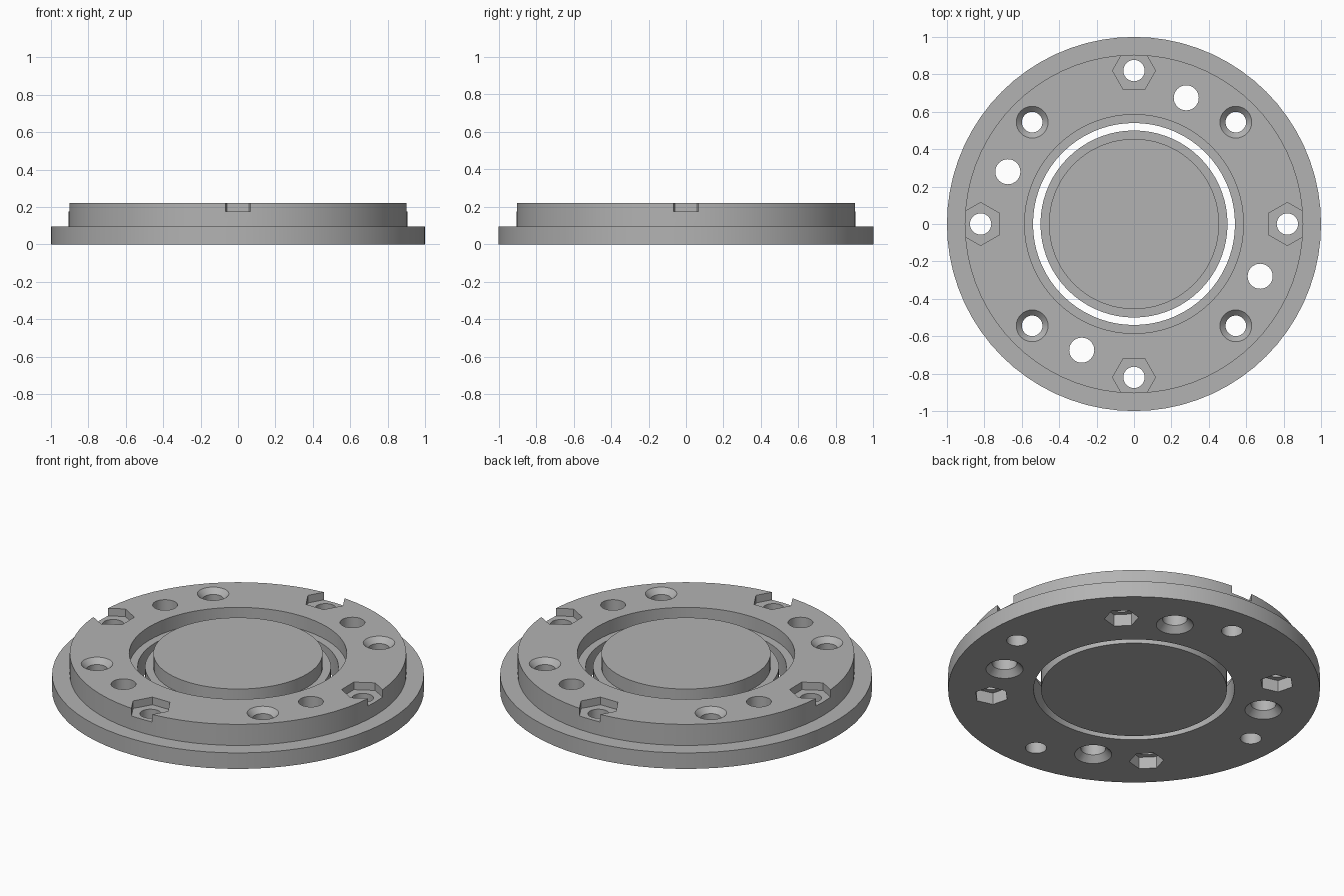
import bpy, bmesh
from math import pi, cos, sin

cube = bpy.data.objects.get("Cube")
if cube:
    bpy.data.objects.remove(cube, do_unlink=True)

grey = bpy.data.materials.new("plain grey")
grey.use_nodes = True
grey.diffuse_color = (0.45, 0.45, 0.45, 1)
grey.node_tree.nodes["Principled BSDF"].inputs["Base Color"].default_value = (0.45, 0.45, 0.45, 1)

TOP, FLANGE, LEDGE = 0.22, 0.095, 0.14
SEGS = 72


def make_object(name, bm):
    bmesh.ops.recalc_face_normals(bm, faces=bm.faces)
    mesh = bpy.data.meshes.new(name)
    bm.to_mesh(mesh)
    bm.free()
    mesh.materials.append(grey)
    obj = bpy.data.objects.new(name, mesh)
    bpy.context.collection.objects.link(obj)
    return obj


def lathe(name, profile, closed, segs=SEGS, centre=(0, 0), turn=0.0):
    """Revolve (radius, z) points; an open profile gets flat end caps."""
    bm = bmesh.new()
    rings = []
    for r, z in profile:
        angles = [turn + 2 * pi * i / segs for i in range(segs)]
        rings.append([bm.verts.new((centre[0] + r * cos(a), centre[1] + r * sin(a), z)) for a in angles])
    pairs = list(zip(rings, rings[1:]))
    if closed:
        pairs.append((rings[-1], rings[0]))
    else:
        bm.faces.new(rings[0])
        bm.faces.new(rings[-1])
    for low, high in pairs:
        for i in range(segs):
            j = (i + 1) % segs
            bm.faces.new((low[i], low[j], high[j], high[i]))
    return make_object(name, bm)


# Stepped outer ring and the stepped disc inside it
ring = lathe("outer_ring", [(0.54, 0), (1, 0), (1, FLANGE), (0.905, FLANGE), (0.905, TOP),
                            (0.585, TOP), (0.585, LEDGE), (0.54, LEDGE)], True)
disc = lathe("centre_disc", [(0.5, 0), (0.5, LEDGE), (0.455, LEDGE), (0.455, TOP)], False)

# Three sets of four holes: (name, distance, first angle, profile, hexagon)
LOW, HIGH = -0.05, TOP + 0.05
hole_sets = [
    ("edge_bolt_hole", 0.82, 0, [(0.057, LOW), (0.057, HIGH)], (0.115, 0.175, HIGH)),
    ("countersunk_hole", 0.77, pi / 4,
     [(0.055, LOW), (0.055, TOP - 0.03), (0.085, TOP), (0.085, HIGH)], (0.093, LOW, 0.07)),
    ("wide_hole", 0.73, pi / 8 * 3,
     [(0.1, LOW), (0.1, 0), (0.067, 0.035), (0.067, HIGH)], None),
]
cutters = []
for name, dist, start, profile, hexagon in hole_sets:
    for k in range(4):
        a = start + k * pi / 2
        centre = (dist * cos(a), dist * sin(a))
        cutters.append(lathe(f"{name}_cutter", profile, False, 32, centre))
        # Nut pocket with a flat side facing the middle
        if hexagon:
            r, z0, z1 = hexagon
            cutters.append(lathe("nut_pocket_cutter", [(r, z0), (r, z1)], False, 6, centre, a + pi / 6))

for cutter in cutters:
    mod = ring.modifiers.new("cut", "BOOLEAN")
    mod.operation = "DIFFERENCE"
    mod.solver = "EXACT"
    mod.object = cutter

# Apply the cuts, then drop the cutters
bpy.context.view_layer.update()
cut_mesh = bpy.data.meshes.new_from_object(ring.evaluated_get(bpy.context.evaluated_depsgraph_get()))
ring.modifiers.clear()
ring.data = cut_mesh
for cutter in cutters:
    bpy.data.objects.remove(cutter, do_unlink=True)

# Smooth walls with crisp edges
bpy.ops.object.select_all(action="DESELECT")
for obj in (ring, disc):
    obj.select_set(True)
    bpy.context.view_layer.objects.active = obj
bpy.ops.object.shade_smooth_by_angle(angle=pi / 6)
